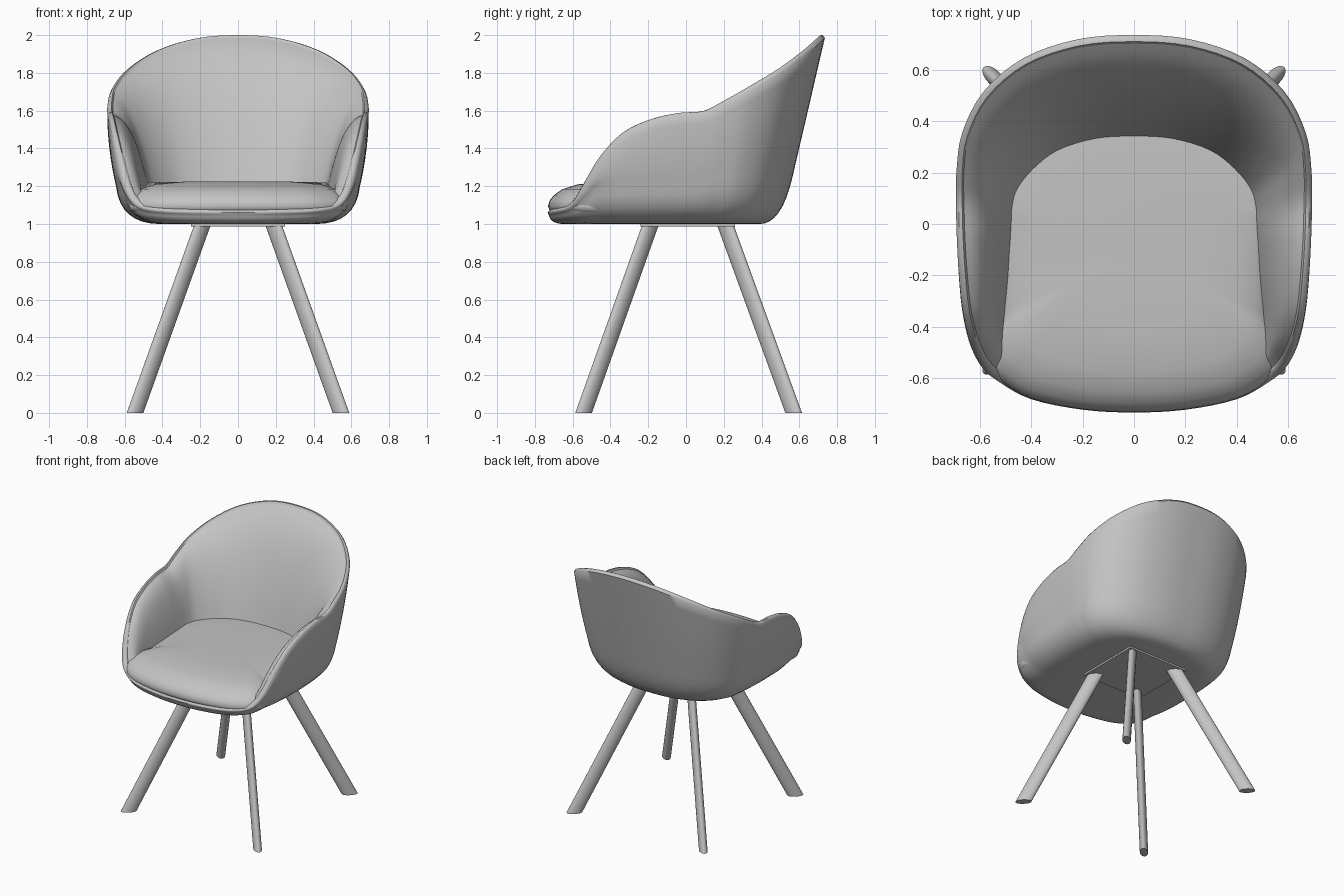
import bpy
import bmesh
from mathutils import Vector

cube = bpy.data.objects.get("Cube")
if cube:
    bpy.data.objects.remove(cube)


def make_material(name, value):
    mat = bpy.data.materials.new(name)
    mat.use_nodes = True
    mat.diffuse_color = (value, value, value, 1)
    mat.node_tree.nodes["Principled BSDF"].inputs["Base Color"].default_value = (value, value, value, 1)
    return mat


grey = make_material("neutral grey", 0.55)


def finish(bm, name, angle=0.9):
    bmesh.ops.recalc_face_normals(bm, faces=bm.faces)
    mesh = bpy.data.meshes.new(name)
    bm.to_mesh(mesh)
    bm.free()
    obj = bpy.data.objects.new(name, mesh)
    bpy.context.collection.objects.link(obj)
    mesh.materials.append(grey)
    bpy.ops.object.select_all(action='DESELECT')
    bpy.context.view_layer.objects.active = obj
    obj.select_set(True)
    bpy.ops.object.shade_smooth_by_angle(angle=angle)


def loft(name, rings, cap_start=False, cap_end=False):
    """Skin a list of closed rings of equal length."""
    bm = bmesh.new()
    rows = [[bm.verts.new(p) for p in ring] for ring in rings]
    n = len(rows[0])
    for a, b in zip(rows, rows[1:]):
        for i in range(n):
            j = (i + 1) % n
            bm.faces.new((a[i], a[j], b[j], b[i]))
    for row, wanted in ((rows[0], cap_start), (rows[-1], cap_end)):
        if wanted:
            bm.faces.new(row)
    finish(bm, name)


# Half outline from back centre to front centre:
# rim x, y, z, then the inner wall foot x, y
HALF = [
    (0, .735, 2, 0, .325), (.22, .718, 1.983, .15, .315), (.43, .645, 1.92, .29, .27),
    (.585, .515, 1.825, .38, .2), (.668, .355, 1.73, .44, .125), (.69, .21, 1.65, .46, .06),
    (.692, .1, 1.598, .465, 0), (.69, -.03, 1.588, .475, -.1), (.682, -.18, 1.555, .485, -.22),
    (.667, -.33, 1.485, .5, -.35), (.637, -.455, 1.36, .505, -.44), (.59, -.55, 1.21, .5, -.5),
    (.525, -.61, 1.12, .46, -.53), (.4, -.68, 1.09, .36, -.58), (.2, -.722, 1.08, .18, -.62),
    (0, -.733, 1.075, 0, -.63),
]


def mirror(p):
    return (-p[0], p[1], p[2], -p[3], p[4])


def spline(a, b, c, d, t):
    return [.5 * (2 * q + (r - p) * t + (2 * p - 5 * q + 4 * r - s) * t ** 2
                  + (3 * q - p - 3 * r + s) * t ** 3) for p, q, r, s in zip(a, b, c, d)]


# Smooth closed outline
loop = HALF + [mirror(p) for p in HALF[-2:0:-1]]
count = len(loop)
STEPS = 4
outline = [spline(loop[i - 1], loop[i], loop[(i + 1) % count], loop[(i + 2) % count], s / STEPS)
           for i in range(count) for s in range(STEPS)]


def clamp(v):
    return max(0, min(1, v))


def rim_frame(p):
    """Rim point, inner foot and horizontal inward direction."""
    rim = Vector(p[:3])
    foot = Vector((p[3], p[4], min(1.15, p[2])))
    inward = foot - rim
    inward.z = 0
    return rim, foot, inward.normalized()


def bezier(a, b, c, t):
    return a * (1 - t) ** 2 + b * 2 * t * (1 - t) + c * t * t


# Outer shell: flat bottom, rounded corner, slightly full wall, rolled rim
def shell_column(p):
    rim, foot, inward = rim_frame(p)
    front = clamp(-rim.y / .6)
    back = clamp(rim.y / .2)
    corner = Vector((rim.x * (.9 + .05 * front), rim.y * (.975 - .285 * back), 1))
    base = Vector((corner.x * .66, corner.y * (.77 + .13 * front), 1))
    low = corner.lerp(rim, min(.6, (.2 + .05 * back) / (rim.z - 1)))
    pts = [Vector((base.x * .3, base.y * .3, 1))]
    pts += [bezier(base, corner, low, i / 8) for i in range(9)]
    top = rim - Vector((0, 0, .015))
    for i in range(1, 9):
        t = i / 8
        pts.append(low.lerp(top, t) - inward * (.05 * abs(inward.x) * t * (1 - t)))
    pts += [rim + inward * .012, rim + inward * .026,
            rim + inward * .034 - Vector((0, 0, .014))]
    return pts


loft("outer_shell", list(zip(*[shell_column(p) for p in outline])), cap_start=True)


# Inner padding: full shoulder under the rim, steep wall down to the seat
def pad_column(p):
    rim, foot, inward = rim_frame(p)
    arm = clamp((.3 - rim.y) / .3)
    start = rim + inward * .034 - Vector((0, 0, .014))
    knee = foot.lerp(start, .42 - .1 * arm)
    knee.z = foot.z + (start.z - foot.z) * (.82 + .09 * arm)
    return [bezier(start, knee, foot, i / 12) for i in range(13)]


loft("inner_padding", list(zip(*[pad_column(p) for p in outline])))


# Seat cushion: domed pad, tucked into the walls and rolled over the front
def cushion_edge(p):
    rim, foot, inward = rim_frame(p)
    edge = foot.lerp(rim, .22 + .76 * clamp((-rim.y - .38) / .22))
    return Vector((edge.x, edge.y, 0))


centre = Vector((0, -.1, 0))
edges = [cushion_edge(p) for p in outline]
rings = []
for scale, z in ((.94, 1.055), (.985, 1.07), (1, 1.095), (.985, 1.125), (.95, 1.153),
                 (.88, 1.184), (.75, 1.21), (.5, 1.224), (.2, 1.228)):
    ring = []
    for e in edges:
        q = centre.lerp(e, scale)
        lift = clamp((q.y + .5) / .55) if z > 1.1 else 0
        ring.append(Vector((q.x, q.y, z + (1.224 - z) * lift * .9)))
    rings.append(ring)
loft("seat_cushion", rings, cap_start=True, cap_end=True)


# Square mounting plate under the seat
bm = bmesh.new()
bmesh.ops.create_cube(bm, size=1)
for v in bm.verts:
    v.co = (v.co.x * .5, v.co.y * .5 + .01, .995 + v.co.z * .016)
finish(bm, "mounting_plate", .5)


# Splayed oval legs, deep along the diagonal, cut level at floor and plate
def leg(name, sx, sy):
    top = Vector((sx * .19, sy * .2 + .01, .99))
    foot = Vector((sx * .545, sy * .556 + .014, 0))
    radial = Vector((sx, sy, 0)).normalized()
    across = Vector((-sy, sx, 0)).normalized()
    bm = bmesh.new()
    bmesh.ops.create_cone(bm, cap_ends=True, segments=20, radius1=1, radius2=1, depth=2)
    for v in bm.verts:
        end = top if v.co.z > 0 else foot
        v.co = end + radial * (v.co.x * .056) + across * (v.co.y * .029)
    finish(bm, name, .7)


for depth, sy in (("front", -1), ("back", 1)):
    for side, sx in (("left", 1), ("right", -1)):
        leg(f"{depth}_{side}_leg", sx, sy)
